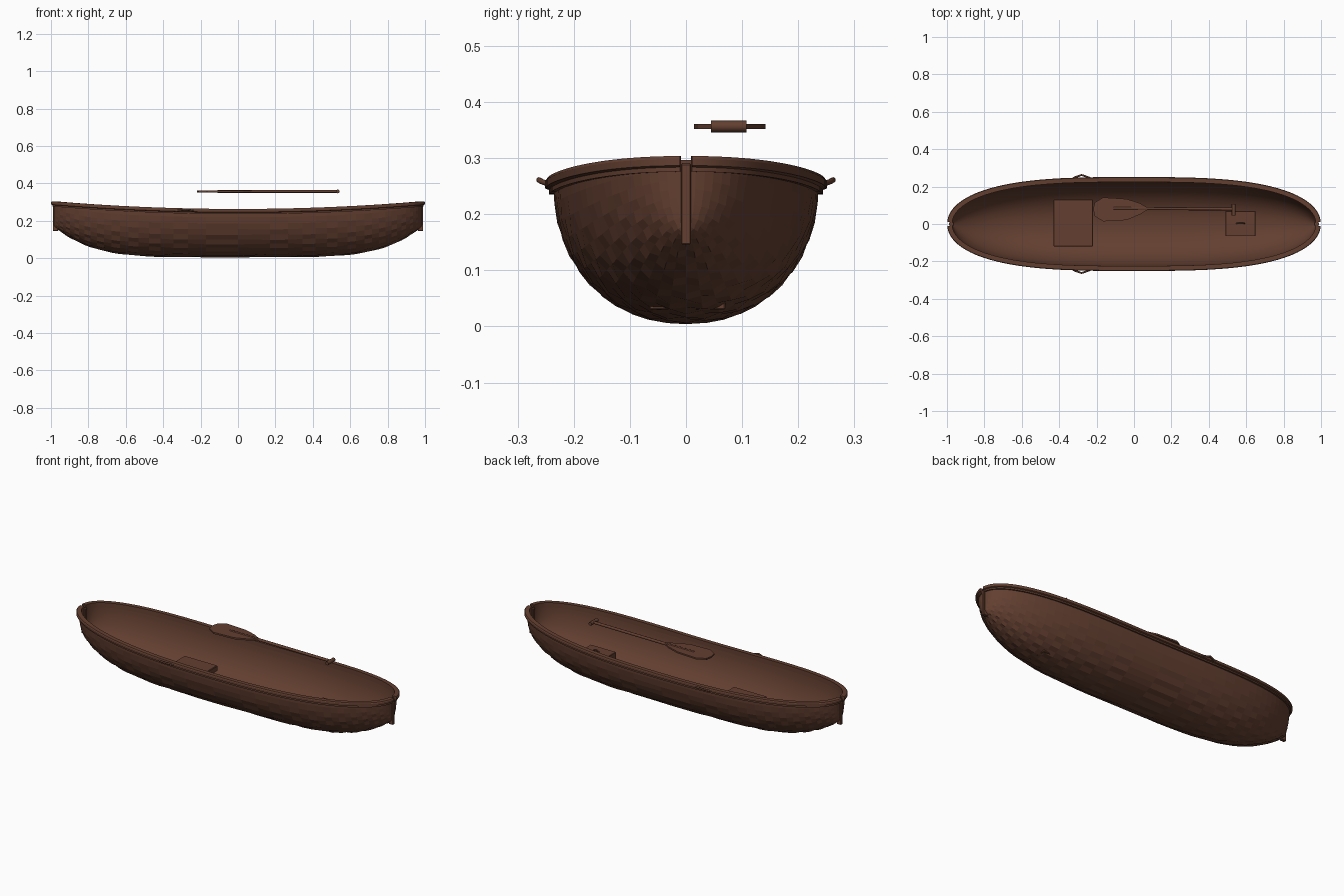
import bpy, bmesh, math
from mathutils import Vector

cube = bpy.data.objects.get("Cube")
if cube:
    bpy.data.objects.remove(cube, do_unlink=True)

wood = bpy.data.materials.new("brown wood")
wood.use_nodes = True
wood.diffuse_color = (0.125, 0.05, 0.03, 1)
wood.node_tree.nodes["Principled BSDF"].inputs["Base Color"].default_value = wood.diffuse_color


def finish(name, bm, smooth=None):
    bmesh.ops.remove_doubles(bm, verts=bm.verts, dist=0.0002)
    bmesh.ops.recalc_face_normals(bm, faces=bm.faces)
    mesh = bpy.data.meshes.new(name)
    bm.to_mesh(mesh)
    bm.free()
    mesh.materials.append(wood)
    obj = bpy.data.objects.new(name, mesh)
    bpy.context.collection.objects.link(obj)
    if smooth:
        bpy.ops.object.select_all(action='DESELECT')
        obj.select_set(True)
        bpy.context.view_layer.objects.active = obj
        bpy.ops.object.shade_smooth_by_angle(angle=math.radians(smooth))
    return obj


def box(name, lo, hi, bevel=0.0):
    bm = bmesh.new()
    bmesh.ops.create_cube(bm, size=1)
    for v in bm.verts:
        v.co = [(a + b) / 2 + c * (b - a) for a, b, c in zip(lo, hi, v.co)]
    if bevel:
        bmesh.ops.bevel(bm, geom=bm.edges[:], offset=bevel, segments=1, affect='EDGES')
    return finish(name, bm)


def skin(bm, rows, closed=False):
    """Bridge neighbouring rows of points with quads."""
    grid = [[bm.verts.new(p) for p in row] for row in rows]
    for a, b in zip(grid, grid[1:]):
        n = len(a)
        for j in range(n if closed else n - 1):
            k = (j + 1) % n
            bm.faces.new((a[j], a[k], b[k], b[j]))
    return grid


def rod(name, points, radius, sides=8):
    """Sweep a round section through a path."""
    pts = [Vector(p) for p in points]
    rows = []
    for i, p in enumerate(pts):
        d = (pts[min(i + 1, len(pts) - 1)] - pts[max(i - 1, 0)]).normalized()
        u = d.orthogonal().normalized() if abs(d.z) > 0.9 else d.cross(Vector((0, 0, 1))).normalized()
        v = d.cross(u)
        rows.append([p + radius * (math.cos(a) * u + math.sin(a) * v)
                     for a in (math.tau * k / sides for k in range(sides))])
    bm = bmesh.new()
    grid = skin(bm, rows, closed=True)
    bm.faces.new(grid[0])
    bm.faces.new(grid[-1])
    return finish(name, bm, 50)


LENGTH, WIDTH = 0.985, 0.237


def plan(t, inset=0.0):
    """Half outline of the boat seen from above."""
    c, s = math.cos(t), max(math.sin(t), 0)
    x = math.copysign(abs(c) ** 0.64, c) * (LENGTH - inset)
    return x, s ** 0.95 * (WIDTH - inset)


def sheer(x):
    return 0.256 + 0.042 * x * x


def keel(x):
    return 0.004 + 0.165 * abs(x / LENGTH) ** 5


# Hull shell: faceted outside, smooth inside, joined along the top edge
STATIONS, RIBS = 48, 24


def shell(inset, bump):
    rows = []
    for i in range(STATIONS + 1):
        x, w = plan(math.pi * i / STATIONS, inset)
        top, low = sheer(x), keel(x) + inset
        row = []
        for j in range(RIBS + 1):
            a = math.pi * (j / RIBS - 0.5)
            # alternate facets give a hand-hewn surface
            dent = bump * (((i // 2 + j) % 2) * math.cos(a)) * min(1, w / 0.1)
            y = math.copysign(abs(math.sin(a)) ** 0.93, a) * (w - dent)
            z = top - (top - low) * (math.cos(a) ** 0.93 if j % RIBS else 0)
            row.append((x, y, z + dent))
        rows.append(row)
    return rows


bm = bmesh.new()
outer = skin(bm, shell(0, 0.005))
inner = skin(bm, shell(0.012, 0))
for i in range(STATIONS):
    for j in (0, RIBS):
        bm.faces.new((outer[i][j], outer[i + 1][j], inner[i + 1][j], inner[i][j]))
inside = {v for row in inner for v in row}
for f in bm.faces:
    f.smooth = all(v in inside for v in f.verts)
finish("hull", bm)

# Gunwales: stepped rails that stop short of each other at both ends
RAIL = [(-0.013, 0.007), (0.011, 0.007), (0.014, 0.002), (0.014, -0.010),
        (0.007, -0.013), (0.007, -0.021), (-0.013, -0.021)]
for name, side in (("left_gunwale", 1), ("right_gunwale", -1)):
    rows = []
    start = 0.035
    for i in range(65):
        t = start + (math.pi - 2 * start) * i / 64
        x, w = plan(t)
        ax, aw = plan(t - 0.02)
        bx, bw = plan(t + 0.02)
        n = Vector((aw - bw, bx - ax)).normalized() * -1
        rows.append([(x + n.x * o, side * max(w + n.y * o, 0.009), sheer(x) + h) for o, h in RAIL])
    bm = bmesh.new()
    grid = skin(bm, rows, closed=True)
    bm.faces.new(grid[0])
    bm.faces.new(grid[-1])
    finish(name, bm, 25)

# Stem posts at both ends
for name, s in (("bow_stem", 1), ("stern_stem", -1)):
    box(name, [min(s * 0.962, s * 0.99), -0.009, 0.146], [max(s * 0.962, s * 0.99), 0.009, 0.29], 0.002)

# Side eyelets
for name, s in (("left_eyelet", 1), ("right_eyelet", -1)):
    rod(name, [(-0.325, s * 0.246, 0.254), (-0.295, s * 0.257, 0.258), (-0.28, s * 0.262, 0.261),
               (-0.265, s * 0.257, 0.258), (-0.235, s * 0.246, 0.254)], 0.005)

# Seat, storage box and its little handle
box("seat", (-0.43, -0.12, 0.08), (-0.22, 0.13, 0.112), 0.003)
box("storage_box", (0.49, -0.065, 0.03), (0.65, 0.07, 0.142), 0.002)
rod("box_handle", [(0.57 + 0.022 * math.cos(a), 0.003, 0.14 + 0.018 * math.sin(a))
                   for a in (math.pi * k / 8 for k in range(9))], 0.004, 6)

# Paddle: blade, shaft and cross grip
bm = bmesh.new()
outline = [(-0.218, 0.08), (-0.21, 0.115), (-0.165, 0.142), (-0.04, 0.134), (0.03, 0.112), (0.082, 0.082),
           (0.03, 0.05), (-0.04, 0.021), (-0.165, 0.014), (-0.21, 0.042)]
face = bm.faces.new([bm.verts.new((x, y, 0.352)) for x, y in outline])
lifted = bmesh.ops.extrude_face_region(bm, geom=[face])["geom"]
bmesh.ops.translate(bm, verts=[g for g in lifted if isinstance(g, bmesh.types.BMVert)], vec=(0, 0, 0.009))
finish("paddle_blade", bm)
rod("paddle_shaft", [(-0.11, 0.084, 0.3565), (0.535, 0.08, 0.3565)], 0.008)
rod("paddle_grip", [(0.533, 0.045, 0.3565), (0.533, 0.108, 0.3565)], 0.0105)
